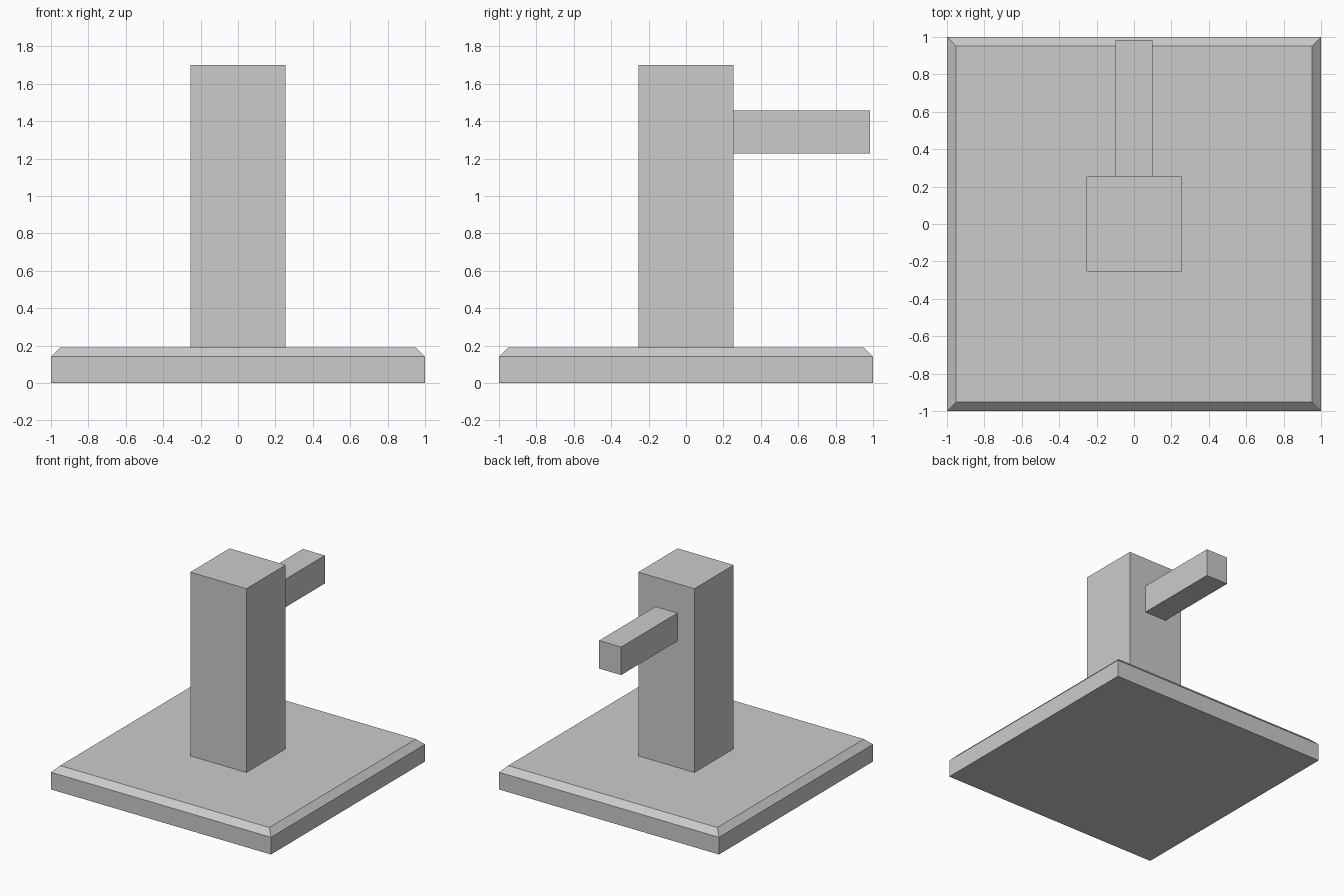
import bpy, bmesh
from mathutils import Vector

if "Cube" in bpy.data.objects:
    bpy.data.objects.remove(bpy.data.objects["Cube"])


def box(name, lo, hi, top_bevel=0.0):
    """Axis-aligned box between two corners, optionally chamfered round its top."""
    lo, hi = Vector(lo), Vector(hi)
    bm = bmesh.new()
    bmesh.ops.create_cube(bm, size=1)
    bmesh.ops.scale(bm, vec=hi - lo, verts=bm.verts)
    bmesh.ops.translate(bm, vec=(lo + hi) / 2, verts=bm.verts)
    if top_bevel:
        rim = [e for e in bm.edges if all(v.co.z > hi.z - 1e-4 for v in e.verts)]
        bmesh.ops.bevel(bm, geom=rim, offset=top_bevel, offset_type='OFFSET',
                        segments=1, profile=0.5, affect='EDGES')
    mesh = bpy.data.meshes.new(name)
    bm.to_mesh(mesh)
    bm.free()
    obj = bpy.data.objects.new(name, mesh)
    bpy.context.collection.objects.link(obj)
    return obj


# Square base plate with chamfered top rim
box("base_plate", (-1, -1, 0), (1, 1, 0.19), top_bevel=0.049)

# Upright square post
box("post", (-0.255, -0.255, 0.19), (0.255, 0.255, 1.70))

# Arm projecting from the back of the post
box("arm", (-0.10, 0.255, 1.228), (0.10, 0.985, 1.458))
